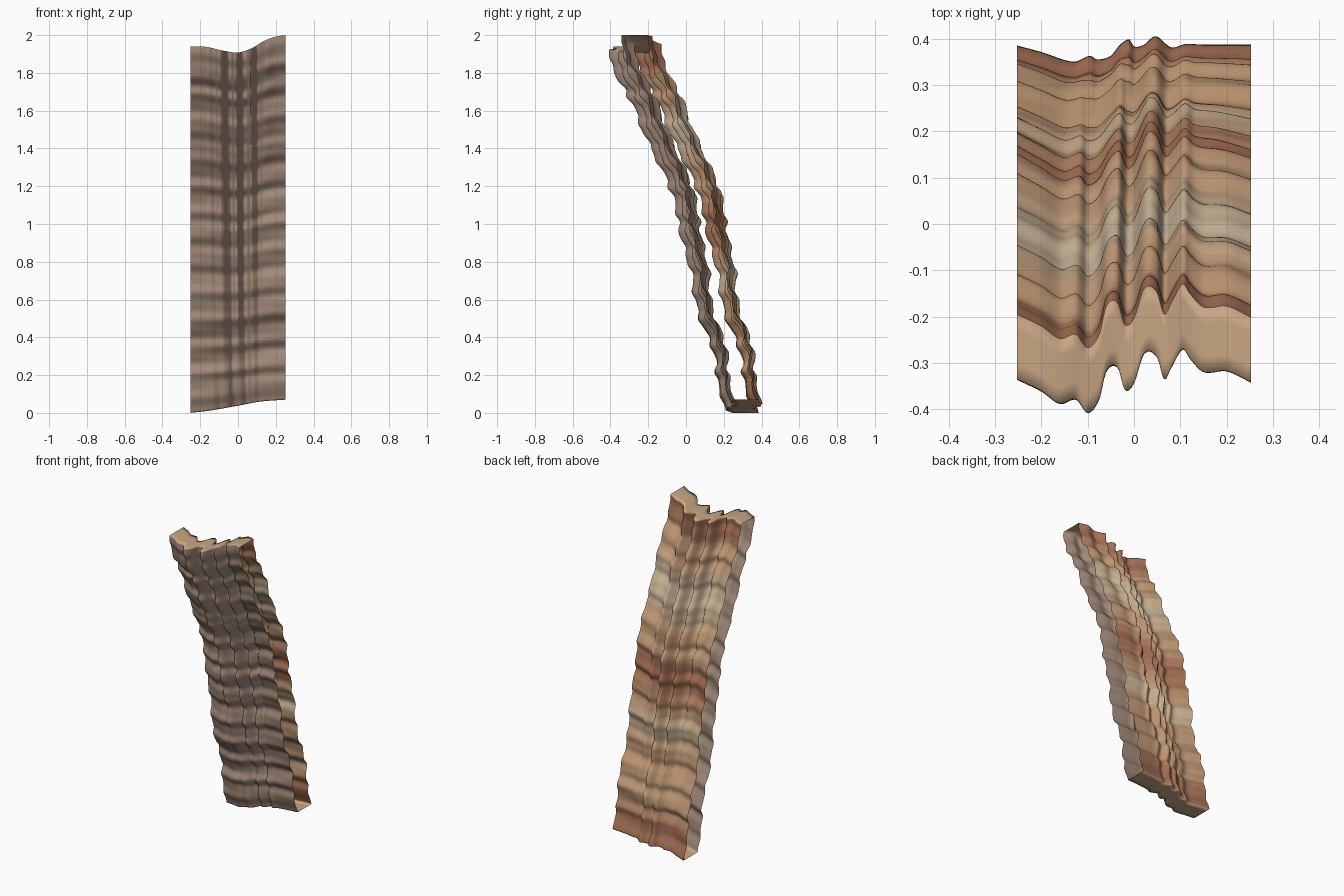
import bpy, bmesh, math

if "Cube" in bpy.data.objects:
    bpy.data.objects.remove(bpy.data.objects["Cube"])

NX, NZ, NC, T = 110, 240, 4, 0.14


def curve(pts, t):
    """Smooth Hermite interpolation through (t, value) points."""
    t = min(max(t, pts[0][0]), pts[-1][0])
    n = len(pts)

    def slope(k):
        a, b = pts[max(k - 1, 0)], pts[min(k + 1, n - 1)]
        return (b[1] - a[1]) / (b[0] - a[0])
    i = 0
    while i < n - 2 and t > pts[i + 1][0]:
        i += 1
    (t0, v0), (t1, v1) = pts[i], pts[i + 1]
    h = t1 - t0
    s = (t - t0) / h
    return ((2*s**3 - 3*s**2 + 1) * v0 + (s**3 - 2*s**2 + s) * h * slope(i)
            + (3*s**2 - 2*s**3) * v1 + (s**3 - s**2) * h * slope(i + 1))


# outlines of the upper and lower edge (x, z)
TOP = [(-.252, 1.94), (-.17, 1.938), (-.08, 1.918), (0, 1.908), (.07, 1.93),
       (.14, 1.97), (.2, 1.992), (.252, 2.0)]
BOTTOM = [(-.252, 0), (-.15, .012), (0, .038), (.12, .06), (.252, .07)]

# leaning profile (height, y of slab middle)
LEAN = [(0, .313), (.1, .28), (.2, .267), (.3, .257), (.4, .222), (.5, .182),
        (.6, .16), (.75, .145), (.9, .107), (1.0, .088), (1.1, .075),
        (1.2, .045), (1.3, .005), (1.4, -.045), (1.5, -.09), (1.6, -.125),
        (1.7, -.17), (1.8, -.225), (1.9, -.262), (1.95, -.265)]

# vertical folds across the width at bottom, middle and top (x, y offset)
LOW = [(-.252, .002), (-.2, -.012), (-.13, -.033), (-.095, -.02), (-.08, -.028),
       (-.05, -.02), (-.03, .004), (-.01, .015), (0, 0), (.02, .003), (.047, .022),
       (.08, -.002), (.11, .005), (.15, .004), (.252, .004)]
MID = [(-.252, .005), (-.2, -.025), (-.15, -.052), (-.115, -.04), (-.1, -.058),
       (-.075, -.045), (-.05, -.005), (-.03, .012), (-.015, -.022), (0, -.015),
       (.03, .05), (.05, .042), (.068, 0), (.085, .012), (.11, .038),
       (.13, .022), (.18, .014), (.252, -.006)]
HIGH = [(-.252, 0), (-.2, -.025), (-.16, -.052), (-.125, -.043), (-.1, -.072),
        (-.075, -.043), (-.06, .018), (-.035, .026), (-.02, -.022), (0, -.008),
        (.022, .056), (.05, .048), (.065, 0), (.08, .025), (.105, .066),
        (.12, .046), (.15, .016), (.2, .018), (.252, -.006)]

# heights of the overhanging undercuts
CUTS = [-.06, .04, .17, .30, .44, .60, .76, .92, 1.04, 1.17, 1.30, 1.49, 1.66,
        1.77, 1.90, 2.0]
PHASE = [(h, k) for k, h in enumerate(CUTS)]


def point(x, v, side):
    """Slab point; side runs from -1 (front) to +1 (back)."""
    z0, z1 = curve(BOTTOM, x), curve(TOP, x)
    h = v * 1.95
    a, b = (LOW, MID) if v < .5 else (MID, HIGH)
    t = (2 * v) % 1 if v < 1 else 1
    fold = curve(a, x) * (1 - t) + curve(b, x) * t
    ripple = -.009 * math.sin(2 * math.pi * curve(PHASE, h)) \
        + .0025 * math.sin(2*math.pi*h/.071 + 8*x)
    ripple *= min(1, 12 * v, 12 * (1 - v))
    y = curve(LEAN, h) + fold + ripple + side * T / 2
    return x, y, z0 + (z1 - z0) * v


def material(name, col):
    m = bpy.data.materials.new(name)
    m.diffuse_color = (*col, 1)
    m.use_nodes = True
    m.node_tree.nodes["Principled BSDF"].inputs["Base Color"].default_value = m.diffuse_color
    return m


# sandstone strata: blend between key colours up the height
RED, TAN, PALE = (.36, .16, .09), (.50, .30, .17), (.56, .43, .29)
STRATA = [(0, RED), (.07, RED), (.12, TAN), (.3, TAN), (.36, PALE), (.41, TAN),
          (.5, RED), (.55, RED), (.6, TAN), (.66, TAN), (.74, PALE),
          (.8, PALE), (.86, TAN), (.91, TAN), (.95, RED), (1, RED)]
NB = 40
mats = [material(f"stratum_{k}", [curve([(p, c[a]) for p, c in STRATA], (k + .5) / NB)
                                  for a in range(3)]) for k in range(NB)]
mats += [material("rock_brown", (.36, .25, .19)), material("sand_tan", (.58, .38, .23))]

# one loop around the slab: front up, top ledge, back down, bottom ledge
loop = [(j / NZ, -1, NB) for j in range(NZ)]
loop += [(1, 2 * j / NC - 1, NB + 1) for j in range(NC)]
loop += [(1 - j / NZ, 1, min(int((1 - (j + .5) / NZ) * NB), NB - 1)) for j in range(NZ)]
loop += [(0, 1 - 2 * j / NC, NB + 1) for j in range(NC)]

# sweep the loop across the width, leaving both sides open
bm = bmesh.new()
rows = [[bm.verts.new(point(-.252 + .504 * i / NX, v, s)) for i in range(NX + 1)]
        for v, s, _ in loop]
for j, (_, _, mat) in enumerate(loop):
    r0, r1 = rows[j], rows[(j + 1) % len(loop)]
    for i in range(NX):
        f = bm.faces.new((r0[i], r0[i + 1], r1[i + 1], r1[i]))
        f.smooth = True
        f.material_index = mat
me = bpy.data.meshes.new("rock_slab")
bm.to_mesh(me)
bm.free()
for m in mats:
    me.materials.append(m)
bpy.context.collection.objects.link(bpy.data.objects.new("rock_slab", me))
